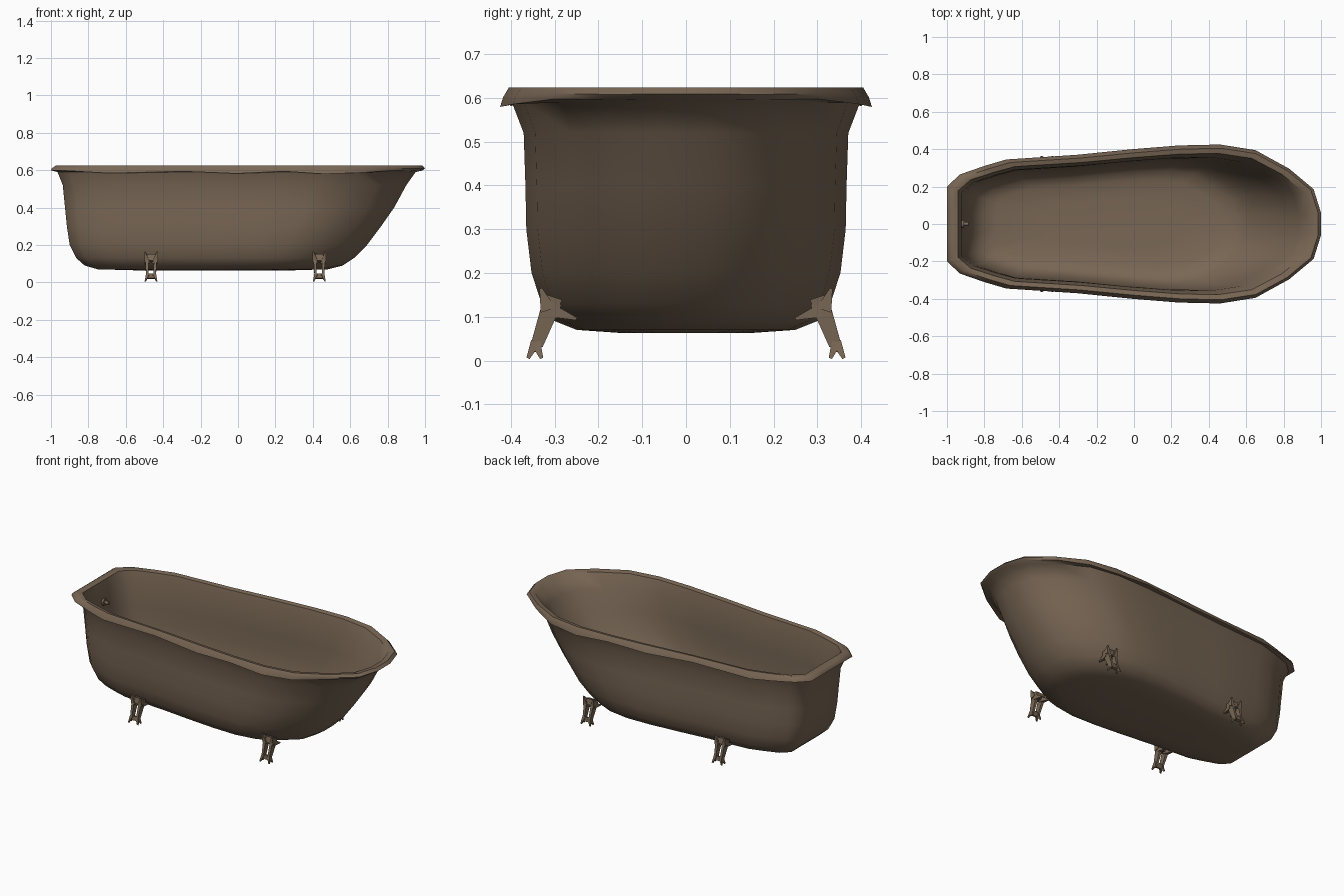
import bpy, bmesh, math
from mathutils import Vector

cube = bpy.data.objects.get("Cube")
if cube:
    bpy.data.objects.remove(cube)

enamel = bpy.data.materials.new("dull brown enamel")
enamel.use_nodes = True
COLOR = (0.19, 0.135, 0.09, 1)
enamel.diffuse_color = COLOR
enamel.node_tree.nodes["Principled BSDF"].inputs["Base Color"].default_value = COLOR


def finish(name, bm, angle=40):
    bmesh.ops.recalc_face_normals(bm, faces=bm.faces)
    mesh = bpy.data.meshes.new(name)
    bm.to_mesh(mesh)
    bm.free()
    mesh.materials.append(enamel)
    ob = bpy.data.objects.new(name, mesh)
    bpy.context.collection.objects.link(ob)
    bpy.ops.object.select_all(action="DESELECT")
    ob.select_set(True)
    bpy.context.view_layer.objects.active = ob
    bpy.ops.object.shade_smooth_by_angle(angle=math.radians(angle))
    return ob


def loft(bm, rings, cap_start=True, cap_end=True):
    loops = [[bm.verts.new(p) for p in ring] for ring in rings]
    n = len(loops[0])
    for a, b in zip(loops, loops[1:]):
        for i in range(n):
            j = (i + 1) % n
            bm.faces.new((a[i], a[j], b[j], b[i]))
    if cap_start:
        bm.faces.new(loops[0])
    if cap_end:
        bm.faces.new(loops[-1])


# Plan outline of the rim: square tap end at -x, rounded wide end at +x
HALF = [(-1, .07), (-1, .2), (-.93, .265), (-.8, .31), (-.68, .345), (-.3, .37),
        (0, .4), (.25, .42), (.47, .425), (.66, .395), (.83, .3), (.96, .19), (1, .06)]
PLAN = HALF + [(x, -y) for x, y in reversed(HALF)]


def ring(x0, x1, width, z, sag=0.0, wave=0.0):
    """The plan outline stretched between x0 and x1, scaled to a half width."""
    pts = []
    for px, py in PLAN:
        x = x0 + (px + 1) / 2 * (x1 - x0)
        side = abs(py) / .425
        dz = -sag * side ** 2 - wave * side * math.cos((x + .68) * math.tau / .6)
        pts.append((x, py * width / .425, z + dz))
    return pts


# Outer wall from the belly up, as (left end, right end, half width, height)
OUTER = [(-.5, .25, .15, .063), (-.75, .48, .25, .07), (-.82, .56, .3, .09),
         (-.865, .62, .33, .13), (-.9, .69, .353, .2), (-.915, .765, .365, .3),
         (-.925, .835, .367, .4), (-.937, .9, .371, .52), (-.965, .95, .398, .59)]
INSET = .014

rings = [ring(*r) for r in OUTER]
# Rolled lip: drooping outer edge, flat top, inner edge
rings += [ring(-1, .985, .425, .598, .012, .008),
          ring(-.995, 1, .418, .609, .004, .004),
          ring(-.975, .985, .405, .624),
          ring(-.94, .95, .378, .618)]
# Inner wall follows the outer one down to the floor
rings += [ring(a + INSET, b - INSET, w - INSET, z + INSET) for a, b, w, z in reversed(OUTER[:-1])]
bm = bmesh.new()
loft(bm, rings)
finish("tub", bm, 50)

# Overflow rosette and spout on the inside of the tap end
bm = bmesh.new()
for radius, x, depth in ((.022, -.915, .012), (.01, -.9, .03)):
    disc = []
    for dx in (-depth / 2, depth / 2):
        disc.append([(x + dx, radius * math.cos(i * math.tau / 10),
                      .5 + radius * math.sin(i * math.tau / 10)) for i in range(10)])
    loft(bm, disc)
finish("overflow_drain", bm)


def bar(bm, start, end, w0, w1, t0, t1):
    """Four-sided tapered bar; w runs along x, t across the bar in the y-z plane."""
    start, end = Vector(start), Vector(end)
    across = (end - start).cross(Vector((1, 0, 0))).normalized()
    sections = []
    for p, w, t in ((start, w0, t0), (end, w1, t1)):
        sections.append([p + Vector((sx * w, 0, 0)) + across * sy * t
                         for sx, sy in ((-1, -1), (1, -1), (1, 1), (-1, 1))])
    loft(bm, sections)


def leg(name, x, side):
    bm = bmesh.new()
    for s in (-1, 1):
        # Paired uprights with an open gap, ending in split claws
        bar(bm, (x + s * .024, side * .305, .135), (x + s * .02, side * .341, .035), .009, .006, .022, .014)
        for y in (.33, .361):
            bar(bm, (x + s * .018, side * .344, .042), (x + s * .031, side * y, .005), .009, .003, .011, .004)
        # Pointed brackets flaring onto the belly
        bar(bm, (x + s * .02, side * .31, .115), (x + s * .026, side * .25, .095), .014, .004, .016, .003)
        bar(bm, (x + s * .022, side * .315, .115), (x + s * .033, side * .332, .165), .014, .003, .018, .003)
    # Foot crosspiece and top plate
    bar(bm, (x, side * .338, .044), (x, side * .346, .02), .026, .024, .013, .008)
    bar(bm, (x, side * .302, .145), (x, side * .313, .112), .032, .028, .02, .016)
    finish(name, bm, 30)


for end, x in (("right", -.465), ("left", .435)):
    for face, side in (("front", -1), ("back", 1)):
        leg(f"{face}_{end}_leg", x, side)
